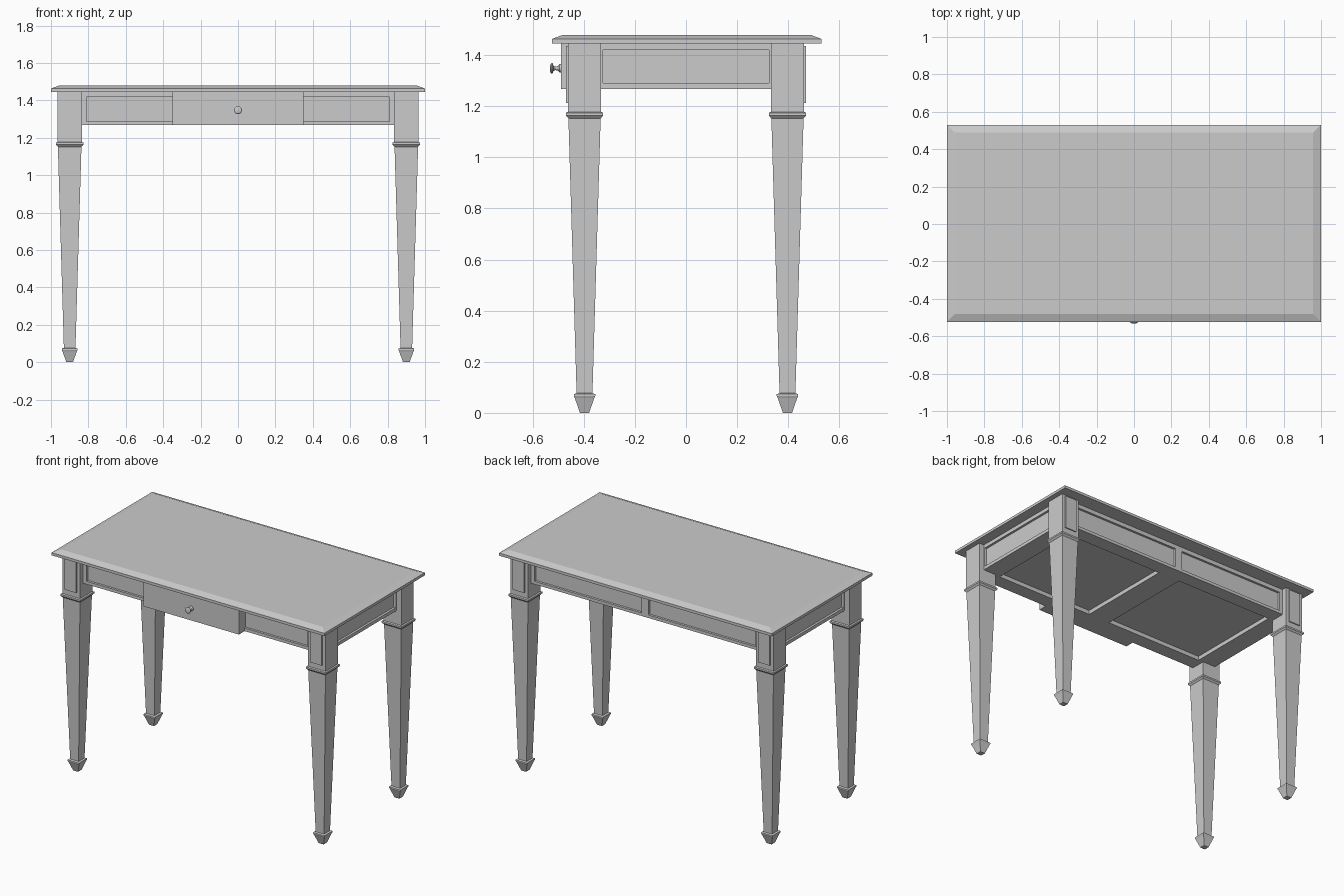
import bpy, bmesh
from math import cos, sin, tau

if "Cube" in bpy.data.objects:
    bpy.data.objects.remove(bpy.data.objects["Cube"])


def finish(name, bm):
    bmesh.ops.recalc_face_normals(bm, faces=bm.faces[:])
    me = bpy.data.meshes.new(name)
    bm.to_mesh(me)
    bm.free()
    ob = bpy.data.objects.new(name, me)
    bpy.context.collection.objects.link(ob)
    return ob


def skin(bm, rings):
    """Join equal-length rings of points into a capped solid."""
    loops = [[bm.verts.new(p) for p in r] for r in rings]
    n = len(loops[0])
    for a, b in zip(loops, loops[1:]):
        for i in range(n):
            bm.faces.new((a[i], a[(i + 1) % n], b[(i + 1) % n], b[i]))
    bm.faces.new(loops[0][::-1])
    bm.faces.new(loops[-1])


def rect(cx, cy, hx, hy, z):
    return [(cx - hx, cy - hy, z), (cx + hx, cy - hy, z),
            (cx + hx, cy + hy, z), (cx - hx, cy + hy, z)]


def add_box(bm, lo, hi):
    cx, cy = (lo[0] + hi[0]) / 2, (lo[1] + hi[1]) / 2
    hx, hy = (hi[0] - lo[0]) / 2, (hi[1] - lo[1]) / 2
    skin(bm, [rect(cx, cy, hx, hy, lo[2]), rect(cx, cy, hx, hy, hi[2])])


def box(name, lo, hi):
    bm = bmesh.new()
    add_box(bm, lo, hi)
    return finish(name, bm)


# Table top with a shallow chamfer around the upper edge
bm = bmesh.new()
skin(bm, [rect(0, 0.003, 1.0 - i, 0.527 - i, z)
          for i, z in [(0, 1.445), (0, 1.463), (0.042, 1.479)]])
finish("table_top", bm)

# Apron body, later cut by recessed panels
body = box("apron", (-0.93, -0.43, 1.268), (0.93, 0.43, 1.447))

bm = bmesh.new()
for s in (-1, 1):
    x0, x1 = sorted((s * 0.025, s * 0.81))
    for f in (-1, 1):  # front and back panels
        y0, y1 = sorted((f * 0.415, f * 0.5))
        add_box(bm, (x0, y0, 1.288), (x1, y1, 1.418))
    x0, x1 = sorted((s * 0.915, s * 1.0))  # end panels
    add_box(bm, (x0, -0.324, 1.29), (x1, 0.324, 1.42))
    x0, x1 = sorted((s * 0.08, s * 0.80))  # underside panels
    add_box(bm, (x0, -0.335, 1.2), (x1, 0.335, 1.295))
cutter = finish("panel_cutter", bm)
cutter.hide_render = True

mod = body.modifiers.new("recesses", 'BOOLEAN')
mod.operation = 'DIFFERENCE'
mod.solver = 'EXACT'
mod.object = cutter
bpy.context.view_layer.objects.active = body
bpy.ops.object.modifier_apply(modifier=mod.name)
bpy.data.objects.remove(cutter)

# Legs: square tapered profile (half width, height) with collar and spade foot
LEG = [(0.018, 0), (0.038, 0.058), (0.042, 0.066), (0.042, 0.073),
       (0.031, 0.077), (0.063, 1.152), (0.073, 1.163), (0.073, 1.174),
       (0.065, 1.178), (0.065, 1.447)]
for sx, side in ((-1, "left"), (1, "right")):
    for sy, end in ((-1, "front"), (1, "back")):
        cx, cy = sx * 0.9, sy * 0.397
        bm = bmesh.new()
        skin(bm, [rect(cx, cy, h, h, z) for h, z in LEG])
        finish(f"{end}_{side}_leg", bm)
        # Raised panel on the outward face of the leg block
        y0, y1 = sorted((sy * 0.45, sy * 0.469))
        box(f"{end}_{side}_leg_panel", (cx - 0.042, y0, 1.212), (cx + 0.042, y1, 1.436))

# Drawer front
box("drawer_front", (-0.35, -0.49, 1.268), (0.35, -0.42, 1.445))

# Turned knob: (y, radius) profile around the y axis
KNOB = [(-0.485, 0.017), (-0.494, 0.016), (-0.501, 0.009), (-0.512, 0.007),
        (-0.519, 0.011), (-0.522, 0.020), (-0.526, 0.021), (-0.530, 0.017),
        (-0.532, 0.008)]
N = 24
bm = bmesh.new()
skin(bm, [[(r * cos(tau * i / N), y, 1.348 + r * sin(tau * i / N)) for i in range(N)]
          for y, r in KNOB])
knob = finish("drawer_knob", bm)
bpy.ops.object.select_all(action='DESELECT')
knob.select_set(True)
bpy.context.view_layer.objects.active = knob
bpy.ops.object.shade_smooth_by_angle()
